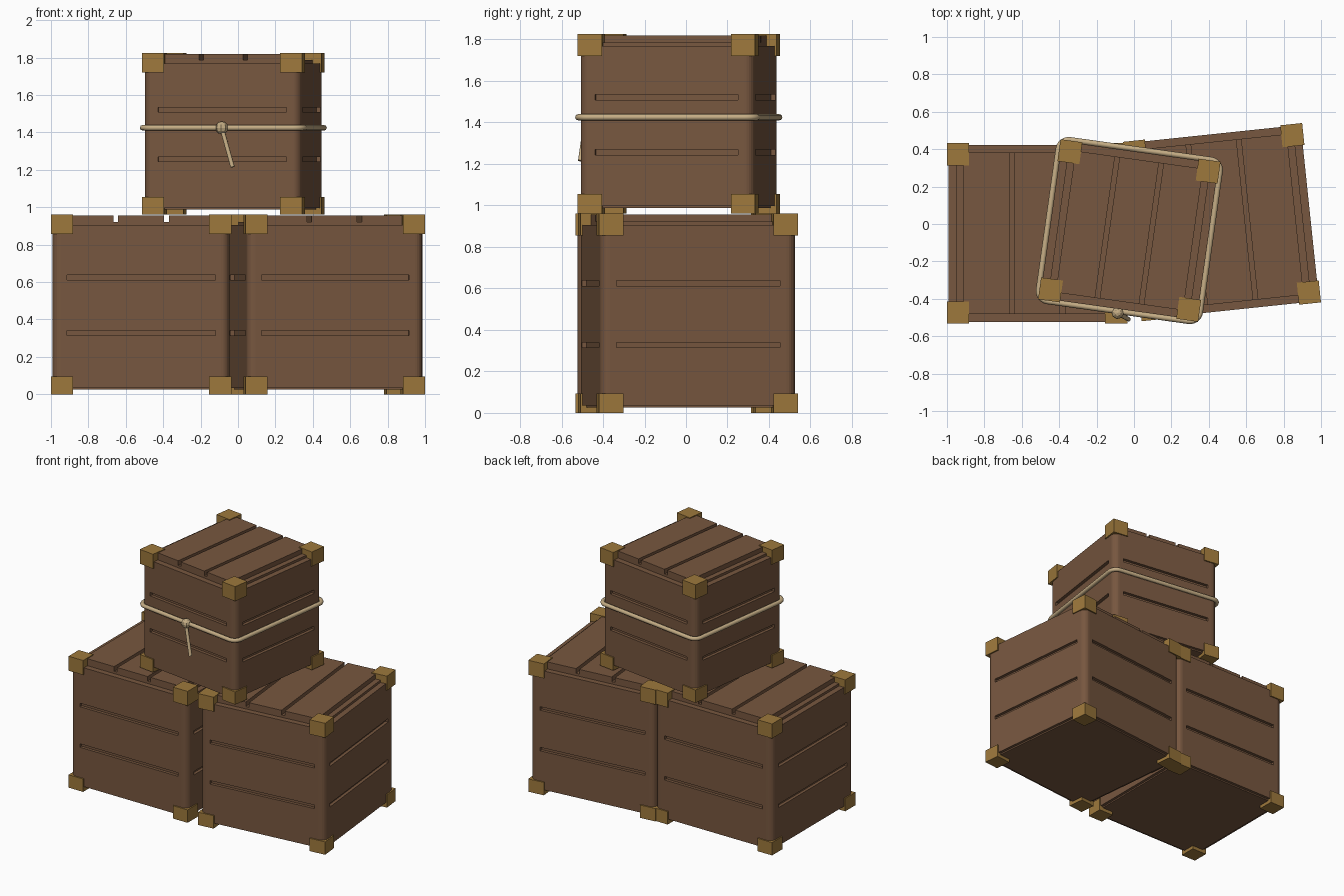
import bpy, bmesh, math
from mathutils import Matrix, Vector

cube = bpy.data.objects.get("Cube")
if cube:
    bpy.data.objects.remove(cube, do_unlink=True)


def make_material(name, rgb):
    mat = bpy.data.materials.new(name)
    mat.use_nodes = True
    color = (*rgb, 1.0)
    mat.diffuse_color = color
    mat.node_tree.nodes["Principled BSDF"].inputs["Base Color"].default_value = color
    return mat


WOOD = make_material("brown_wood", (0.185, 0.095, 0.05))
BRASS = make_material("brass", (0.34, 0.19, 0.045))
ROPE = make_material("tan_rope", (0.56, 0.42, 0.235))


def add_box(bm, low, high):
    """Add an axis-aligned box between two corners."""
    low, high = Vector(low), Vector(high)
    mat = Matrix.Translation((low + high) / 2) @ Matrix.Diagonal((*(high - low), 1))
    return bmesh.ops.create_cube(bm, size=1, matrix=mat)["verts"]


def add_object(name, bm, mat, place):
    mesh = bpy.data.meshes.new(name)
    bm.to_mesh(mesh)
    bm.free()
    mesh.materials.append(mat)
    obj = bpy.data.objects.new(name, mesh)
    bpy.context.collection.objects.link(obj)
    obj.matrix_world = place
    return obj


def add_tube(name, points, radius, closed, place):
    """Sweep a round section along points and turn it into a smooth mesh."""
    curve = bpy.data.curves.new(name, "CURVE")
    curve.dimensions = "3D"
    curve.bevel_depth = radius
    curve.bevel_resolution = 2
    curve.use_fill_caps = True
    spline = curve.splines.new("POLY")
    spline.points.add(len(points) - 1)
    for point, co in zip(spline.points, points):
        point.co = (*co, 1)
    spline.use_cyclic_u = closed
    curve.materials.append(ROPE)
    obj = bpy.data.objects.new(name, curve)
    bpy.context.collection.objects.link(obj)
    obj.matrix_world = place
    select(obj)
    bpy.ops.object.convert(target="MESH")
    bpy.ops.object.shade_smooth_by_angle(angle=math.radians(50))


def select(obj):
    bpy.ops.object.select_all(action="DESELECT")
    obj.select_set(True)
    bpy.context.view_layer.objects.active = obj


def crate(name, half, height, place):
    wall = half - 0.009      # outer wall, just behind the corner brackets
    rim = half - 0.05        # raised rim below the lid
    low, high = 0.035, height - 0.057

    # Body with rounded upright edges
    bm = bmesh.new()
    add_box(bm, (-wall, -wall, low), (wall, wall, high))
    upright = [e for e in bm.edges if abs(e.verts[0].co.z - e.verts[1].co.z) > 0.1]
    bmesh.ops.bevel(bm, geom=upright, offset=0.045, segments=6, profile=0.5,
                    affect="EDGES")
    body = add_object(name + "_body", bm, WOOD, place)

    # Two grooves cut across each side
    bm = bmesh.new()
    length = half - 0.085
    for i in (1, 2):
        z = 0.03 + i * (height - 0.07) / 3
        for side in range(4):
            verts = add_box(bm, (-length, wall - 0.022, z - 0.013),
                            (length, wall + 0.05, z + 0.013))
            bmesh.ops.rotate(bm, verts=verts, cent=(0, 0, 0),
                             matrix=Matrix.Rotation(side * math.pi / 2, 3, "Z"))
    cutter = add_object(name + "_groove_cutter", bm, WOOD, place)
    cutter.hide_render = True
    mod = body.modifiers.new("grooves", "BOOLEAN")
    mod.operation = "DIFFERENCE"
    mod.solver = "EXACT"
    mod.object = cutter
    select(body)
    bpy.ops.object.modifier_apply(modifier=mod.name)
    bpy.data.objects.remove(cutter, do_unlink=True)

    # Rim and base plate
    bm = bmesh.new()
    add_box(bm, (-rim, -rim, high - 0.01), (rim, rim, height - 0.04))
    add_box(bm, (-wall + 0.02, -wall + 0.02, 0.025), (wall - 0.02, wall - 0.02, low + 0.01))
    add_object(name + "_rim_and_base", bm, WOOD, place)

    # Three lid planks
    bm = bmesh.new()
    lid, gap = half - 0.088, 0.025
    width = (2 * lid - 2 * gap) / 3
    for i in range(3):
        x = -lid + i * (width + gap)
        add_box(bm, (x, -rim, height - 0.045), (x + width, rim, height - 0.006))
    add_object(name + "_lid_planks", bm, WOOD, place)

    # Eight corner brackets
    bm = bmesh.new()
    inner = half - 0.118
    for sx in (-1, 1):
        for sy in (-1, 1):
            for z0, z1 in ((0, 0.094), (height - 0.106, height)):
                xs = sorted((sx * inner, sx * half))
                ys = sorted((sy * inner, sy * half))
                add_box(bm, (xs[0], ys[0], z0), (xs[1], ys[1], z1))
    add_object(name + "_corner_brackets", bm, BRASS, place)


def placement(x, y, z, degrees):
    return Matrix.Translation((x, y, z)) @ Matrix.Rotation(math.radians(degrees), 4, "Z")


HEIGHT = 0.962
top_place = placement(-0.025, -0.035, HEIGHT, -8)
crate("right_crate", 0.482, HEIGHT, placement(-0.518, -0.05, 0, 0))
crate("left_crate", 0.482, HEIGHT, placement(0.47, 0.01, 0, 6))
crate("top_crate", 0.432, 0.864, top_place)

# Rope loop around the top crate
ROPE_Z, REACH, TURN = 0.463, 0.436, 0.055
loop = []
for corner in range(4):
    mid = math.radians(45 + 90 * corner)
    cx = math.copysign(REACH - TURN, math.cos(mid))
    cy = math.copysign(REACH - TURN, math.sin(mid))
    for step in range(7):
        a = mid + math.radians(-45 + 15 * step)
        loop.append((cx + TURN * math.cos(a), cy + TURN * math.sin(a), ROPE_Z))
add_tube("rope_loop", loop, 0.015, True, top_place)

# Knot and hanging rope end
bm = bmesh.new()
bmesh.ops.create_uvsphere(bm, u_segments=8, v_segments=6, radius=0.034,
                          matrix=Matrix.Translation((0, -REACH - 0.008, ROPE_Z)))
add_object("rope_knot", bm, ROPE, top_place)
add_tube("rope_end", [(0, -REACH - 0.012, ROPE_Z), (0.062, -REACH - 0.034, 0.253)],
         0.012, False, top_place)
